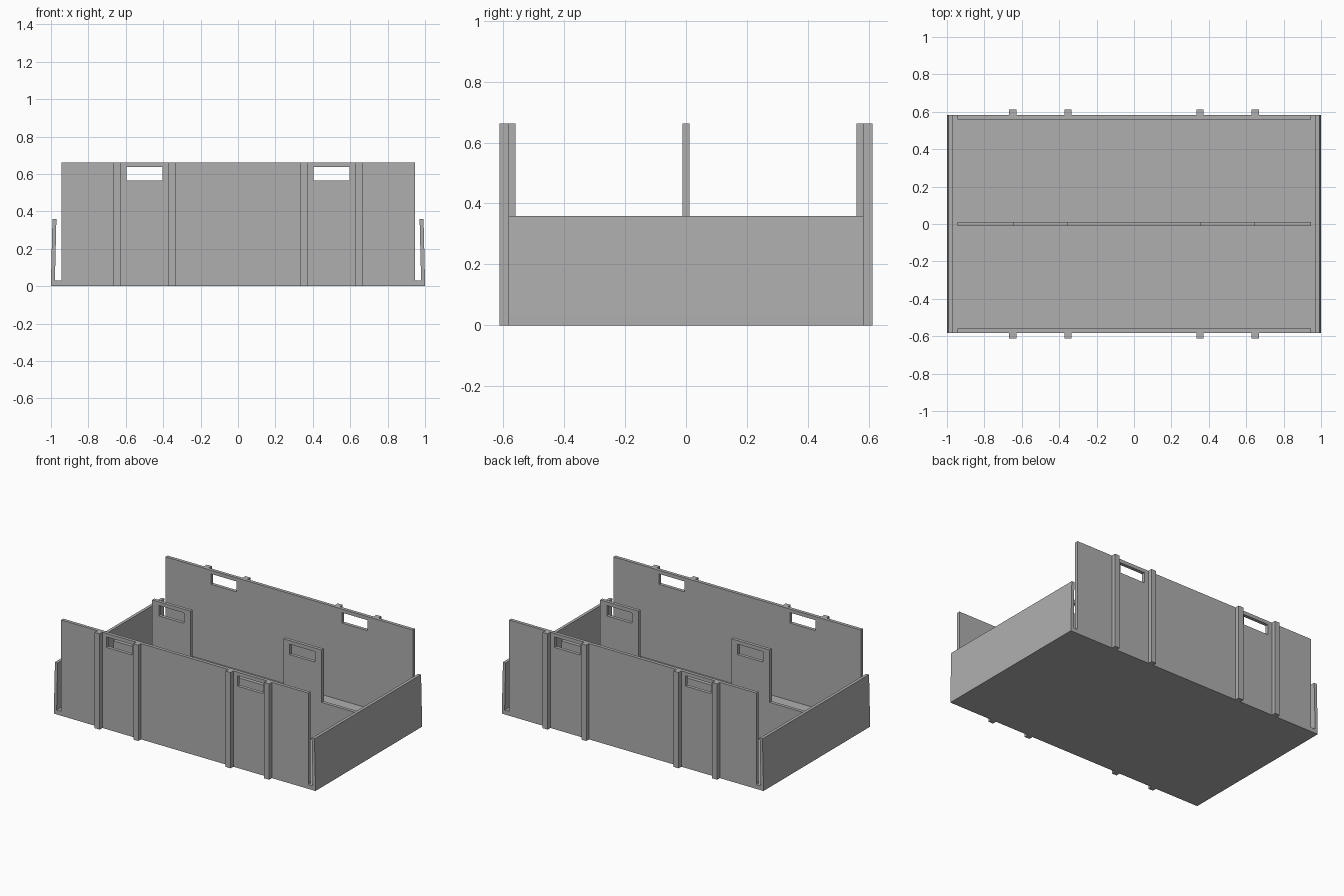
import bpy, bmesh

old = bpy.data.objects.get("Cube")
if old:
    bpy.data.objects.remove(old, do_unlink=True)

GREY = (0.43, 0.43, 0.43, 1)
mat = bpy.data.materials.new("plain grey")
mat.use_nodes = True
mat.diffuse_color = GREY
mat.node_tree.nodes["Principled BSDF"].inputs["Base Color"].default_value = GREY

FLOOR, END_TOP, TOP = 0.03, 0.358, 0.662   # heights
HALF_Y, WALL_X, THICK = 0.582, 0.945, 0.023
DIVIDER_LOW = 0.30
WIN_X, WIN_Z = (0.403, 0.597), (0.565, 0.637)


def finish(name, bm):
    bmesh.ops.recalc_face_normals(bm, faces=bm.faces)
    mesh = bpy.data.meshes.new(name)
    bm.to_mesh(mesh)
    bm.free()
    mesh.materials.append(mat)
    ob = bpy.data.objects.new(name, mesh)
    bpy.context.collection.objects.link(ob)
    return ob


def box(name, x, y, z, lean=0):
    """Box between limits; lean shifts the top along x."""
    bm = bmesh.new()
    bmesh.ops.create_cube(bm, size=1)
    for v in bm.verts:
        top = v.co.z > 0
        v.co = (x[v.co.x > 0] + lean * top, y[v.co.y > 0], z[top])
    return finish(name, bm)


def panel(name, y, xs, zs, keep):
    """Upright panel made from the grid cells that pass the keep rule."""
    bm = bmesh.new()
    for x0, x1 in zip(xs, xs[1:]):
        for z0, z1 in zip(zs, zs[1:]):
            if keep(abs(x0 + x1) / 2, (z0 + z1) / 2):
                corners = ((x0, z0), (x1, z0), (x1, z1), (x0, z1))
                bm.faces.new([bm.verts.new((cx, y[0], cz)) for cx, cz in corners])
    bmesh.ops.remove_doubles(bm, verts=bm.verts, dist=0.0001)
    ext = bmesh.ops.extrude_face_region(bm, geom=bm.faces[:], use_keep_orig=True)
    for v in ext["geom"]:
        if isinstance(v, bmesh.types.BMVert):
            v.co.y = y[1]
    return finish(name, bm)


def mirrored(values):
    return [-v for v in reversed(values)] + list(values)


def in_window(x, z):
    return WIN_X[0] < x < WIN_X[1] and WIN_Z[0] < z < WIN_Z[1]


# Floor
box("floor", (-1, 1), (-HALF_Y, HALF_Y), (0, FLOOR))

# Long walls with handle openings, and their outer ribs
wall_xs = mirrored([*WIN_X, WALL_X])
wall_zs = [FLOOR, *WIN_Z, TOP]
for side, s in (("front", -1), ("back", 1)):
    panel(side + "_wall", sorted((s * (HALF_Y - THICK), s * HALF_Y)), wall_xs, wall_zs,
          lambda x, z: not in_window(x, z))
    for i, cx in enumerate(mirrored([0.353, 0.648])):
        box(f"{side}_rib_{i + 1}", (cx - 0.019, cx + 0.019),
            sorted((s * HALF_Y, s * 0.612)), (0, TOP))

# Low end panels, leaning slightly inward
for side, s in (("right", -1), ("left", 1)):
    box(side + "_end_panel", sorted((s * 0.979, s)), (-HALF_Y, HALF_Y),
        (FLOOR, END_TOP), lean=-0.008 * s)

# Central divider: low board with two tall tabs, each with a handle opening
TAB = (0.355, 0.648)
panel("divider", (-THICK / 2, THICK / 2),
      mirrored([TAB[0], *WIN_X, TAB[1], WALL_X]),
      [FLOOR, DIVIDER_LOW, *WIN_Z, TOP],
      lambda x, z: z < DIVIDER_LOW or (TAB[0] < x < TAB[1] and not in_window(x, z)))
